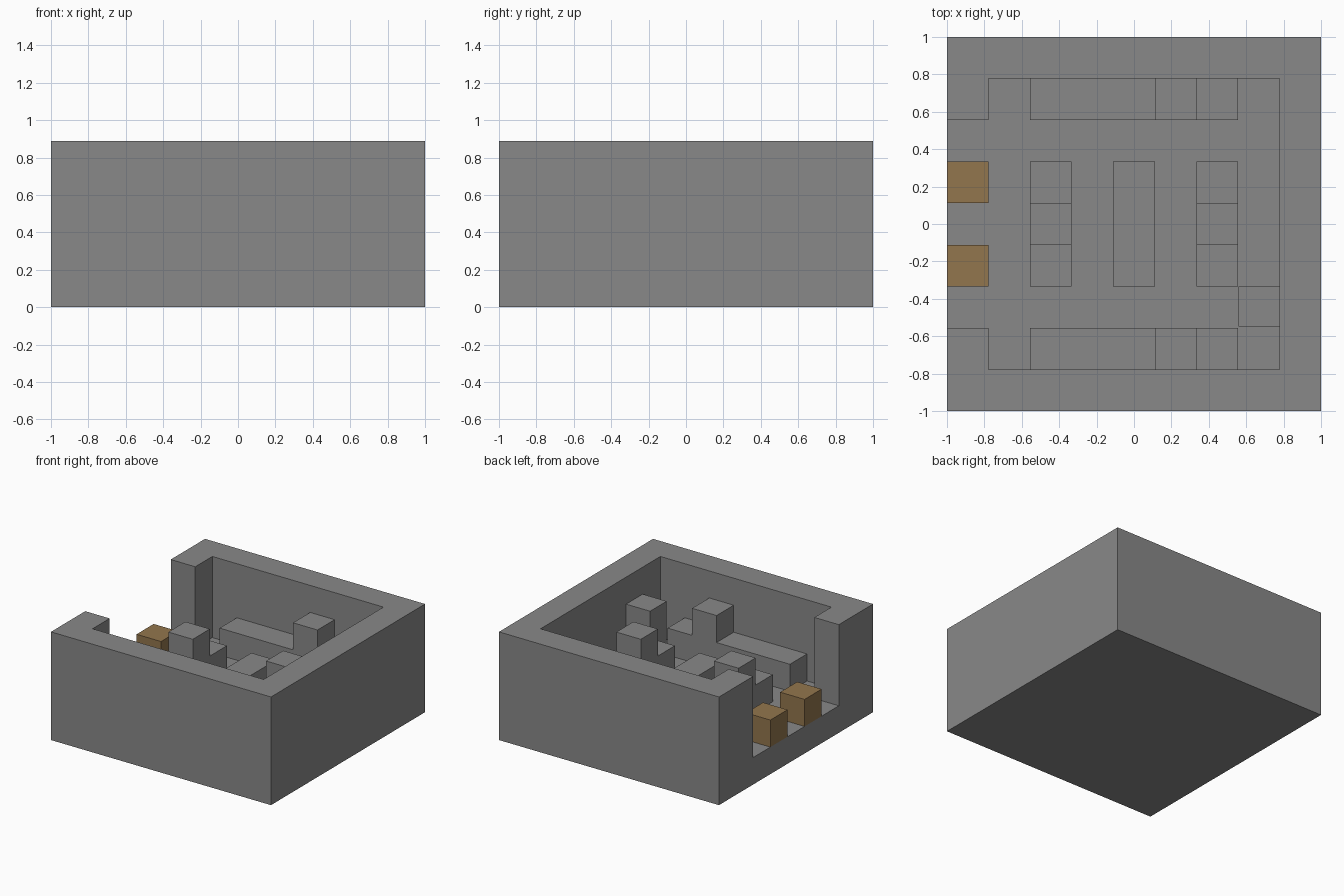
import bpy
import bmesh
from mathutils import Matrix, Vector

cube = bpy.data.objects.get("Cube")
if cube:
    bpy.data.objects.remove(cube, do_unlink=True)

CELL = 2 / 9  # the courtyard sits on a nine by nine grid


def make_material(name, rgb):
    mat = bpy.data.materials.new(name)
    mat.use_nodes = True
    colour = (*rgb, 1)
    mat.diffuse_color = colour
    mat.node_tree.nodes["Principled BSDF"].inputs["Base Color"].default_value = colour
    return mat


stone = make_material("grey stone", (0.25, 0.25, 0.25))
gold = make_material("tan gold", (0.29, 0.18, 0.075))


def finish(name, bm, mat):
    bmesh.ops.recalc_face_normals(bm, faces=bm.faces)
    mesh = bpy.data.meshes.new(name)
    bm.to_mesh(mesh)
    bm.free()
    mesh.materials.append(mat)
    obj = bpy.data.objects.new(name, mesh)
    bpy.context.collection.objects.link(obj)
    return obj


def place(x, y, z):
    """Grid position to model position."""
    return Vector((x * CELL - 1, y * CELL - 1, z * CELL))


def block(name, x, y, z, width=1, depth=1, height=1, mat=stone):
    """Box with its lowest corner at a grid position."""
    bm = bmesh.new()
    size = Vector((width, depth, height))
    middle = Vector((x, y, z)) + size / 2
    bmesh.ops.create_cube(
        bm, size=1,
        matrix=Matrix.Translation(place(*middle)) @ Matrix.Diagonal((*(size * CELL), 1)))
    return finish(name, bm, mat)


# Solid floor slab
block("floor", 0, 0, 0, 9, 9, 1)

# Enclosing wall, open in the middle of one side: half outline, mirrored
half = [(1, 2), (0, 2), (0, 0), (9, 0)]
inner = [(8, 1), (1, 1)]
outline = half + [(x, 9 - y) for x, y in reversed(half)]
outline += [(x, 9 - y) for x, y in reversed(inner)] + inner
bm = bmesh.new()
base = bm.faces.new([bm.verts.new(place(x, y, 1)) for x, y in outline])
top = bmesh.ops.extrude_face_region(bm, geom=[base], use_keep_orig=True)["geom"]
bmesh.ops.translate(bm, vec=(0, 0, 3 * CELL),
                    verts=[v for v in top if isinstance(v, bmesh.types.BMVert)])
finish("outer_wall", bm, stone)

# Benches and towers against the front and back walls
for side, y in (("front", 1), ("back", 7)):
    block(side + "_long_bench", 2, y, 1, width=3)
    block(side + "_tower", 5, y, 1, height=2)
    block(side + "_short_bench", 6, y, 1)

# Central rows, the outer two with a raised middle
block("centre_row", 4, 3, 1, depth=3)
for side, x in (("right", 2), ("left", 6)):
    block(side + "_row_front", x, 3, 1)
    block(side + "_row_tower", x, 4, 1, height=2)
    block(side + "_row_back", x, 5, 1)

# Slightly narrower tower by the closed side wall
block("side_tower", 7.02, 2.03, 1, 0.98, 0.97, 2)

# Gate blocks in the opening
for side, y in (("front", 3), ("back", 5)):
    block(side + "_gate_block", 0, y, 1, mat=gold)
